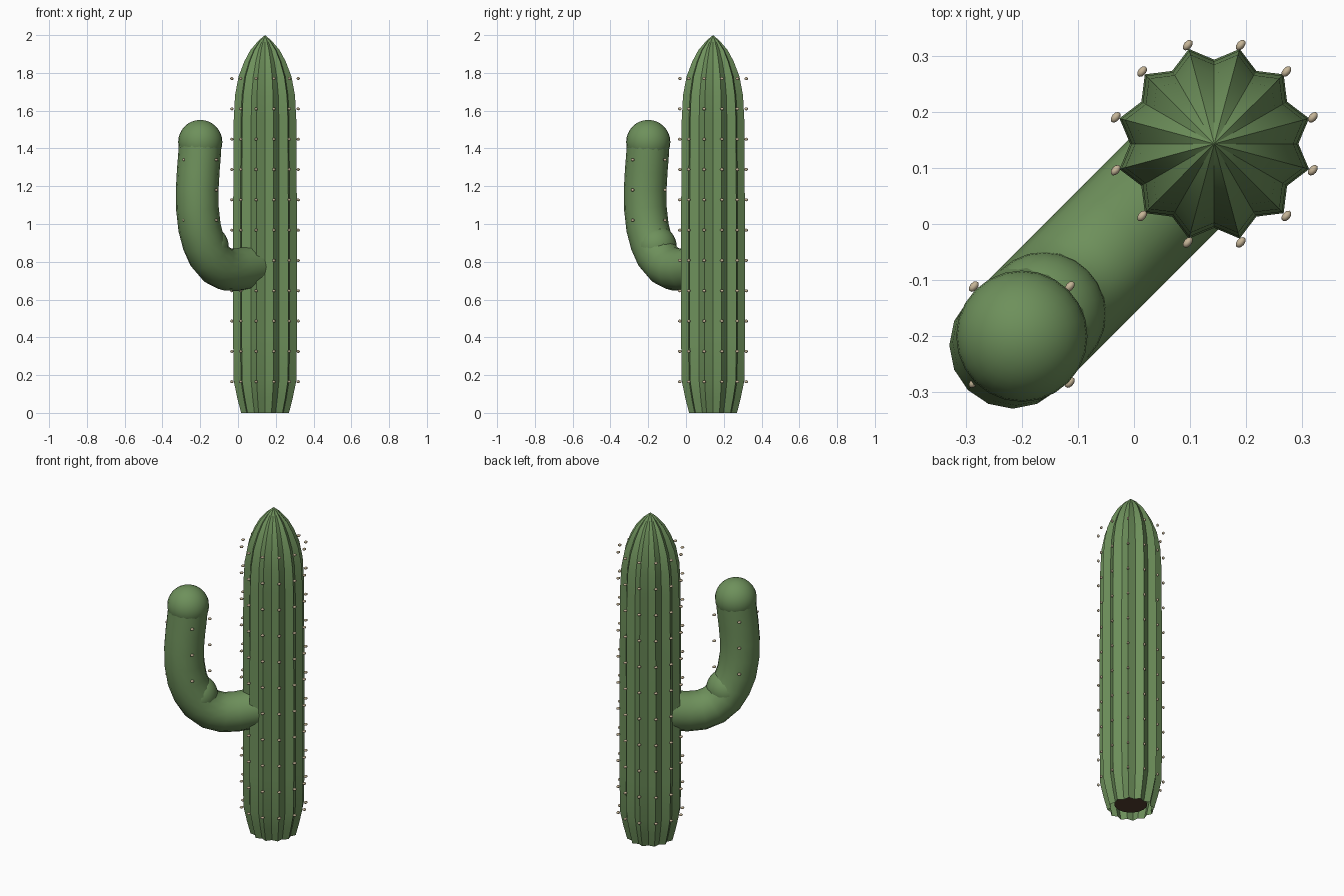
import bpy, bmesh, math
from mathutils import Vector, Matrix

if "Cube" in bpy.data.objects:
    bpy.data.objects.remove(bpy.data.objects["Cube"])


def material(name, rgb):
    m = bpy.data.materials.new(name)
    m.diffuse_color = (*rgb, 1)
    m.use_nodes = True
    m.node_tree.nodes["Principled BSDF"].inputs["Base Color"].default_value = m.diffuse_color
    return m


GREEN = material("cactus_green", (0.155, 0.28, 0.105))
TAN = material("spine_tan", (0.56, 0.46, 0.31))
BROWN = material("soil_brown", (0.09, 0.05, 0.03))

CX = CY = 0.143          # trunk axis
RIBS = 12


def finish(bm, name, mat, angle=35):
    bmesh.ops.recalc_face_normals(bm, faces=bm.faces)
    me = bpy.data.meshes.new(name)
    bm.to_mesh(me)
    bm.free()
    me.materials.append(mat)
    ob = bpy.data.objects.new(name, me)
    bpy.context.collection.objects.link(ob)
    bpy.ops.object.select_all(action='DESELECT')
    ob.select_set(True)
    bpy.context.view_layer.objects.active = ob
    bpy.ops.object.shade_smooth_by_angle(angle=math.radians(angle))
    return ob


def bridge(bm, a, b):
    n = len(a)
    for i in range(n):
        bm.faces.new((a[i], a[(i + 1) % n], b[(i + 1) % n], b[i]))


# Ribbed trunk: star-shaped rings, open at the base, pointed at the top
bm = bmesh.new()
profile = [(0, 0.75), (0.08, 0.87), (0.17, 0.98), (0.4, 1), (1.0, 1), (1.55, 0.98),
           (1.68, 0.94), (1.78, 0.83), (1.86, 0.65), (1.92, 0.46), (1.97, 0.21)]
rib_radii = (0.15, 0.160, 0.175, 0.160)
rings = []
for z, s in profile:
    ring = []
    for i in range(RIBS * 4):
        a = 2 * math.pi * i / (RIBS * 4)
        r = rib_radii[i % 4] * s
        ring.append(bm.verts.new((CX + r * math.cos(a), CY + r * math.sin(a), z)))
    rings.append(ring)
for a, b in zip(rings, rings[1:]):
    bridge(bm, a, b)
apex = bm.verts.new((CX, CY, 2.0))
top = rings[-1]
for i in range(len(top)):
    bm.faces.new((top[i], top[(i + 1) % len(top)], apex))
finish(bm, "trunk", GREEN, 25)

# Dark plug just inside the open base
bm = bmesh.new()
bmesh.ops.create_circle(bm, cap_ends=True, radius=0.092, segments=24,
                        matrix=Matrix.Translation((CX, CY, 0.03)))
finish(bm, "base_plug", BROWN)


def arm_point(d, z):
    """Point at distance d from the trunk axis along the arm's diagonal."""
    k = d * math.sqrt(0.5)
    return Vector((CX - k, CY - k, z))


# Curved arm: round section swept along a bent path
path = [(0.02, 0.785), (0.12, 0.77), (0.21, 0.758), (0.29, 0.76), (0.36, 0.785),
        (0.42, 0.835), (0.46, 0.9), (0.49, 0.98), (0.506, 1.08), (0.508, 1.18),
        (0.5, 1.28), (0.49, 1.37), (0.485, 1.43)]
pts = [arm_point(*p) for p in path]
side = Vector((1, -1, 0)).normalized()
bm = bmesh.new()
rings = []
for i, p in enumerate(pts):
    t = (pts[min(i + 1, len(pts) - 1)] - pts[max(i - 1, 0)]).normalized()
    n = side.cross(t)
    rings.append([bm.verts.new(p + 0.113 * (math.cos(a) * side + math.sin(a) * n))
                  for a in (2 * math.pi * k / 16 for k in range(16))])
for a, b in zip(rings, rings[1:]):
    bridge(bm, a, b)
bm.faces.new(rings[0])
bm.faces.new(rings[-1])
finish(bm, "arm", GREEN)


# Rounded arm tip and the swelling inside the elbow
def ball(name, centre, radius):
    bm = bmesh.new()
    bmesh.ops.create_uvsphere(bm, u_segments=24, v_segments=16, radius=radius,
                              matrix=Matrix.Translation(centre))
    finish(bm, name, GREEN)


ball("arm_tip", arm_point(0.485, 1.434), 0.117)
ball("elbow_swelling", arm_point(0.428, 0.882), 0.11)

# Spines: small beads in rows along the ribs and around the arm
spine_shape = (Matrix.Rotation(math.radians(50), 4, 'Z')
               @ Matrix.Diagonal((0.011, 0.007, 0.008, 1)))


def spines(name, centre, radius, count, first, heights):
    bm = bmesh.new()
    for z in heights:
        for k in range(count):
            a = first + 2 * math.pi * k / count
            pos = (centre[0] + radius * math.cos(a), centre[1] + radius * math.sin(a), z)
            bmesh.ops.create_icosphere(bm, subdivisions=2, radius=1,
                                       matrix=Matrix.Translation(pos) @ spine_shape)
    finish(bm, name, TAN, 60)


spines("trunk_spines", (CX, CY), 0.182, RIBS, math.radians(15),
       [0.165 + 0.1605 * i for i in range(11)])
spines("arm_spines", (-0.2, -0.197), 0.121, 4, math.radians(45), [1.02, 1.18, 1.34])
